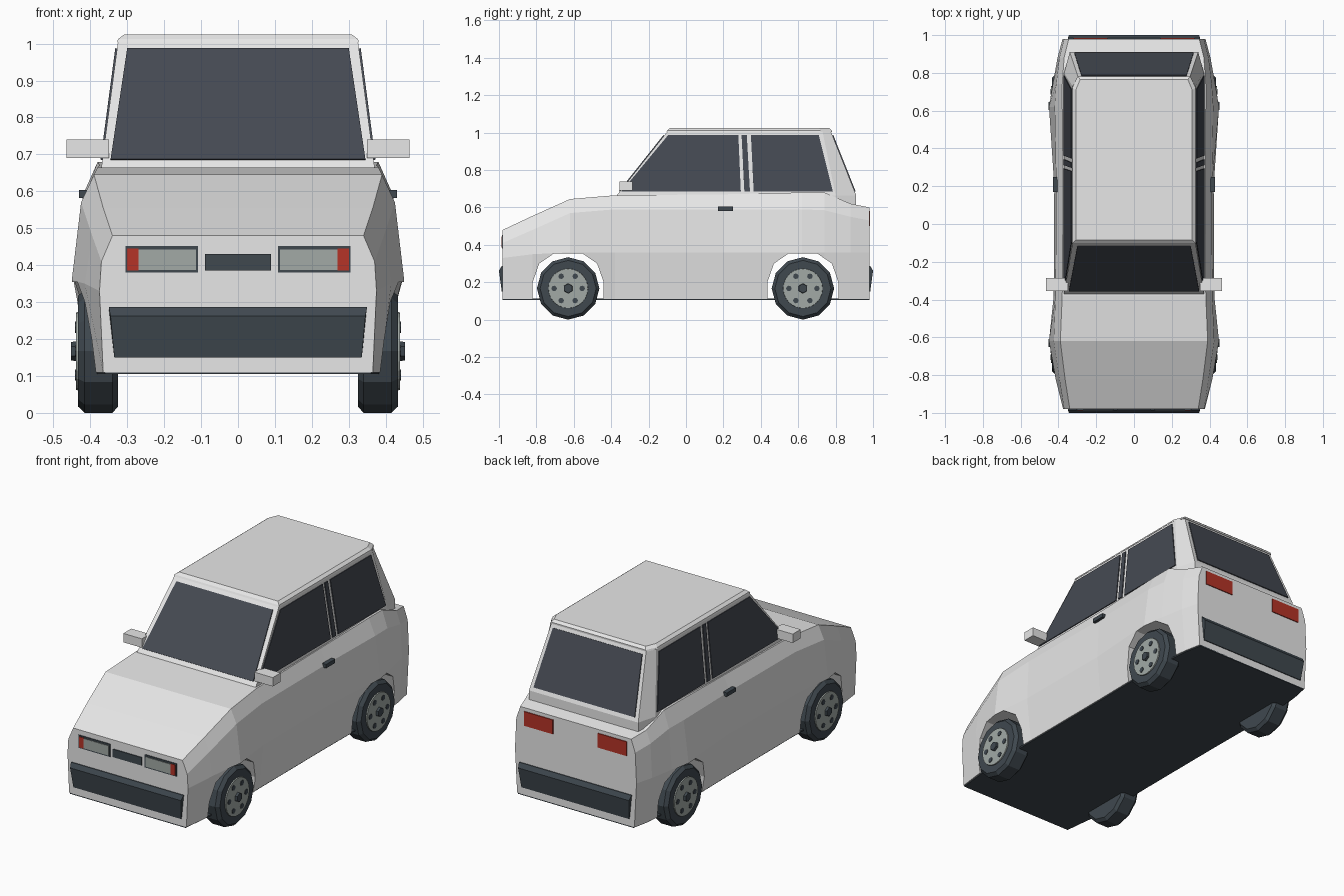
import bpy, bmesh
from math import sin, cos, pi
from mathutils import Vector

if "Cube" in bpy.data.objects:
    bpy.data.objects.remove(bpy.data.objects["Cube"])


def material(name, r, g, b):
    m = bpy.data.materials.new(name)
    m.use_nodes = True
    m.diffuse_color = (r, g, b, 1)
    bsdf = next(n for n in m.node_tree.nodes if n.type == 'BSDF_PRINCIPLED')
    bsdf.inputs["Base Color"].default_value = (r, g, b, 1)
    return m


PAINT = material("white_paint", 0.8, 0.8, 0.8)
GLASS = material("dark_glass", 0.06, 0.068, 0.086)
TRIM = material("black_trim", 0.05, 0.065, 0.078)
GREY = material("lens_grey", 0.36, 0.40, 0.38)
RED = material("lamp_red", 0.46, 0.033, 0.02)


def loft(name, rings, mat):
    """Skin a closed solid over rings with equal point counts."""
    bm = bmesh.new()
    loops = [[bm.verts.new(p) for p in ring] for ring in rings]
    n = len(loops[0])
    for a, b in zip(loops, loops[1:]):
        for i in range(n):
            j = (i + 1) % n
            bm.faces.new((a[i], a[j], b[j], b[i]))
    bm.faces.new(loops[0])
    bm.faces.new(loops[-1])
    bmesh.ops.recalc_face_normals(bm, faces=bm.faces)
    mesh = bpy.data.meshes.new(name)
    bm.to_mesh(mesh)
    bm.free()
    mesh.materials.append(mat)
    ob = bpy.data.objects.new(name, mesh)
    bpy.context.collection.objects.link(ob)
    return ob


def plate(name, pts, direction, mat, thick=0.005):
    """Thin panel lying on a surface, raised along direction."""
    d = Vector(direction).normalized() * thick
    pts = [Vector(p) for p in pts]
    return loft(name, [[p - d * 0.5 for p in pts], [p + d for p in pts]], mat)


def box(name, x0, x1, y0, y1, z0, z1, mat):
    return loft(name, [[(x0, y0, z), (x1, y0, z), (x1, y1, z), (x0, y1, z)]
                       for z in (z0, z1)], mat)


def disc(name, side, y, z, profile, mat, sides=12):
    """Turned part about the x axis; profile is (x, radius)."""
    rings = [[(side * x, y + r * sin(2 * pi * i / sides), z + r * cos(2 * pi * i / sides))
              for i in range(sides)] for x, r in profile]
    return loft(name, rings, mat)


# Lower body: y, then (half width, height) for shoulder, crease, waist, sill
stations = [
    (-.98, (.34, .48), (.37, .41), (.375, .33), (.365, .11)),
    (-.82, (.365, .555), (.395, .48), (.415, .35), (.385, .11)),
    (-.62, (.39, .645), (.425, .57), (.45, .36), (.405, .11)),
    (-.38, (.38, .665), (.415, .59), (.425, .36), (.40, .11)),
    (.20, (.375, .67), (.412, .59), (.422, .36), (.40, .11)),
    (.62, (.38, .68), (.42, .59), (.45, .36), (.405, .11)),
    (.74, (.38, .68), (.412, .585), (.43, .36), (.40, .11)),
    (.88, (.37, .62), (.395, .55), (.405, .36), (.385, .11)),
    (.98, (.345, .60), (.37, .53), (.378, .36), (.365, .11)),
]
body = loft("lower_body",
            [[(x, y, z) for x, z in prof] + [(-x, y, z) for x, z in reversed(prof)]
             for y, *prof in stations], PAINT)

# Wheel arches cut through the body
AXLES = {"front": -.63, "rear": .625}
arch = [(-.19, .0), (-.19, .2), (-.155, .3), (-.075, .355),
        (.075, .355), (.155, .3), (.19, .2), (.19, .0)]
for end, ya in AXLES.items():
    cutter = loft("arch_cutter", [[(x, ya + dy, z) for dy, z in arch] for x in (-.6, .6)], PAINT)
    cutter.hide_render = True
    mod = body.modifiers.new("arch", 'BOOLEAN')
    mod.object = cutter
    mod.operation = 'DIFFERENCE'
    mod.solver = 'EXACT'
    bpy.context.view_layer.objects.active = body
    bpy.ops.object.modifier_apply(modifier=mod.name)
    bpy.data.objects.remove(cutter)

# Floor pan
floor_half = [(-.98, .36), (-.62, .4), (-.38, .395), (.2, .395), (.62, .4), (.88, .38), (.98, .36)]
outline = [(x, y) for y, x in floor_half] + [(-x, y) for y, x in reversed(floor_half)]
loft("floor_pan", [[(x, y, z) for x, y in outline] for z in (.105, .113)], TRIM)


# Cabin with angled rear pillars, and roof panel
def cabin_ring(z, front, corner, rear, side, back):
    half = [(side, front), (side, corner), (back, rear)]
    return [(x, y, z) for x, y in half] + [(-x, y, z) for x, y in reversed(half)]


loft("cabin", [cabin_ring(.58, -.37, .80, .91, .37, .34),
               cabin_ring(.665, -.37, .80, .91, .37, .34),
               cabin_ring(1.005, -.10, .73, .775, .325, .295)], PAINT)
loft("roof", [cabin_ring(1.003, -.105, .72, .78, .327, .30),
              cabin_ring(1.012, -.10, .72, .78, .325, .295),
              cabin_ring(1.025, -.085, .71, .765, .308, .285)], PAINT)


# Glass lies on the sloping cabin walls
def slope(z, low, high):
    return low + (high - low) * (z - .665) / .34


def end_glass(name, low, high, wide_low, wide_high, normal):
    z0, z1 = .685, .985
    ya, yb = slope(z0, *low_high(low, high)), slope(z1, *low_high(low, high))
    plate(name, [(-wide_low, ya, z0), (wide_low, ya, z0),
                 (wide_high, yb, z1), (-wide_high, yb, z1)], normal, GLASS)


def low_high(low, high):
    return low, high


end_glass("windshield", -.37, -.10, .345, .30, (0, -.34, .27))
end_glass("rear_window", .91, .775, .315, .278, (0, .34, .135))

# Side windows as (bottom front, bottom rear, top rear, top front)
side_glass = {"front_window": (-.345, .293, .28, -.095),
              "door_pillar": (.312, .342, .325, .297),
              "rear_quarter_window": (.362, .785, .71, .347)}
for s, tag in ((1, "left"), (-1, "right")):
    for name, (b0, b1, t1, t0) in side_glass.items():
        pts = [(s * slope(z, .37, .325), y, z)
               for y, z in ((b0, .685), (b1, .685), (t1, .987), (t0, .987))]
        plate(f"{tag}_{name}", pts, (s, 0, .13), GLASS)

    # Mirror and door handle
    box(f"{tag}_mirror", s * .35, s * .465, -.355, -.285, .69, .74, PAINT)
    box(f"{tag}_door_handle", s * .40, s * .43, .17, .25, .582, .604, TRIM)

    # Headlamp: frame, lens and outer indicator
    front = (0, -1, 0)

    def face_plate(name, x0, x1, z0, z1, y, direction, mat, thick):
        plate(name, [(s * x0, y, z0), (s * x1, y, z0), (s * x1, y, z1), (s * x0, y, z1)],
              direction, mat, thick)

    face_plate(f"{tag}_headlamp_frame", .108, .305, .38, .452, -.98, front, TRIM, .004)
    face_plate(f"{tag}_headlamp_lens", .114, .27, .387, .442, -.983, front, GREY, .004)
    face_plate(f"{tag}_indicator", .27, .30, .385, .445, -.983, front, RED, .004)
    face_plate(f"{tag}_tail_lamp", .14, .32, .50, .58, .98, (0, 1, 0), RED, .005)

    # Wheels with cap, lug holes and hub
    for end, ya in AXLES.items():
        w, zc = f"{tag}_{end}", .167
        disc(w + "_tyre", s, ya, zc,
             [(.325, .15), (.34, .167), (.415, .167), (.433, .15)], TRIM)
        disc(w + "_wheel_cap", s, ya, zc, [(.42, .108), (.439, .105)], GREY, 24)
        disc(w + "_hub", s, ya, zc, [(.43, .028), (.452, .025)], TRIM, 6)
        for i in range(6):
            a = 2 * pi * i / 6 + pi / 6
            disc(f"{w}_lug_{i + 1}", s, ya + .075 * sin(a), zc + .075 * cos(a),
                 [(.435, .015), (.442, .015)], TRIM, 8)

# Grille
plate("grille", [(-.09, -.98, .385), (.09, -.98, .385), (.09, -.98, .43), (-.09, -.98, .43)],
      (0, -1, 0), TRIM)

# Bumpers: tapered bars with a chamfered top
for name, s in (("front_bumper", -1), ("rear_bumper", 1)):
    section = [(.96, .15, .335), (.985, .15, .335), (1.0, .262, .345), (.985, .287, .35), (.96, .287, .35)]
    loft(name, [[(side * x, s * y, z) for y, z, x in section] for side in (-1, 1)], TRIM)
